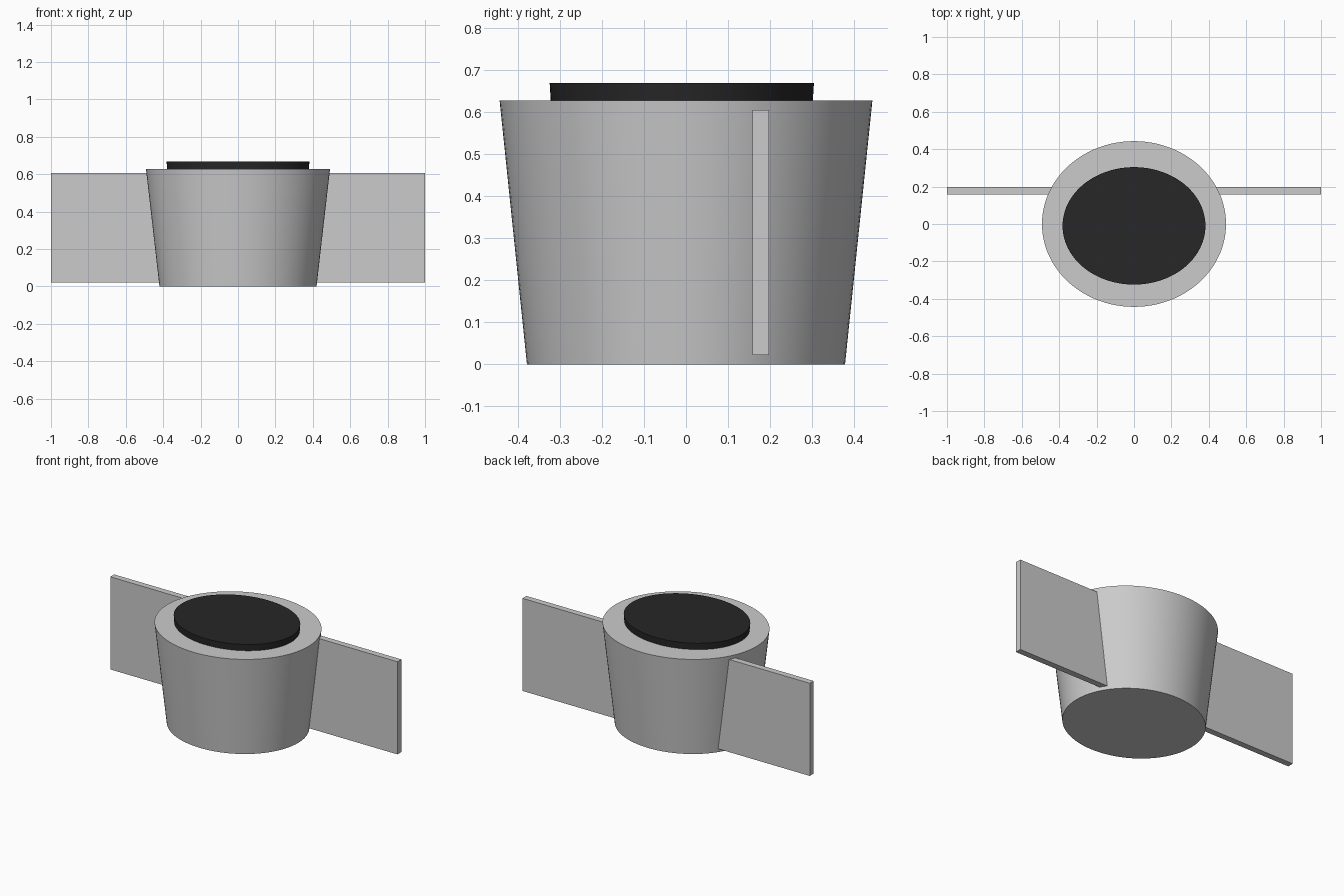
import bpy
import math

if "Cube" in bpy.data.objects:
    bpy.data.objects.remove(bpy.data.objects["Cube"])


def tapered_oval(name, bottom, top, z0, z1, y=0.0, sides=96):
    """Solid oval frustum; bottom and top are (x radius, y radius)."""
    verts = []
    for (rx, ry), z in ((bottom, z0), (top, z1)):
        for i in range(sides):
            a = 2 * math.pi * i / sides
            verts.append((rx * math.cos(a), y + ry * math.sin(a), z))
    faces = [(i, (i + 1) % sides, sides + (i + 1) % sides, sides + i)
             for i in range(sides)]
    faces += [tuple(reversed(range(sides))), tuple(range(sides, 2 * sides))]
    mesh = bpy.data.meshes.new(name)
    mesh.from_pydata(verts, [], faces)
    obj = bpy.data.objects.new(name, mesh)
    bpy.context.collection.objects.link(obj)
    bpy.ops.object.select_all(action='DESELECT')
    obj.select_set(True)
    bpy.context.view_layer.objects.active = obj
    bpy.ops.object.shade_smooth_by_angle(angle=math.radians(30))
    return obj


def box(name, lo, hi):
    bpy.ops.mesh.primitive_cube_add(size=1)
    obj = bpy.context.object
    obj.name = name
    for v in obj.data.vertices:
        v.co = [(a + b) / 2 + c * (b - a) for a, b, c in zip(lo, hi, v.co)]
    return obj


# Tapered oval body
tapered_oval("body", (0.42, 0.378), (0.492, 0.443), 0.0, 0.627)

# Black oval cap, slightly wider at the top and set a little forward
cap = tapered_oval("cap", (0.378, 0.311), (0.382, 0.314), 0.62, 0.668, y=-0.01)
black = bpy.data.materials.new("black")
black.diffuse_color = (0.02, 0.02, 0.02, 1)
black.use_nodes = True
black.node_tree.nodes["Principled BSDF"].inputs["Base Color"].default_value = black.diffuse_color
cap.data.materials.append(black)

# Flat side panels, mirrored and embedded in the body
panels = box("side_panels", (0.33, 0.158, 0.022), (1.0, 0.197, 0.605))
panels.modifiers.new("Mirror", 'MIRROR')
